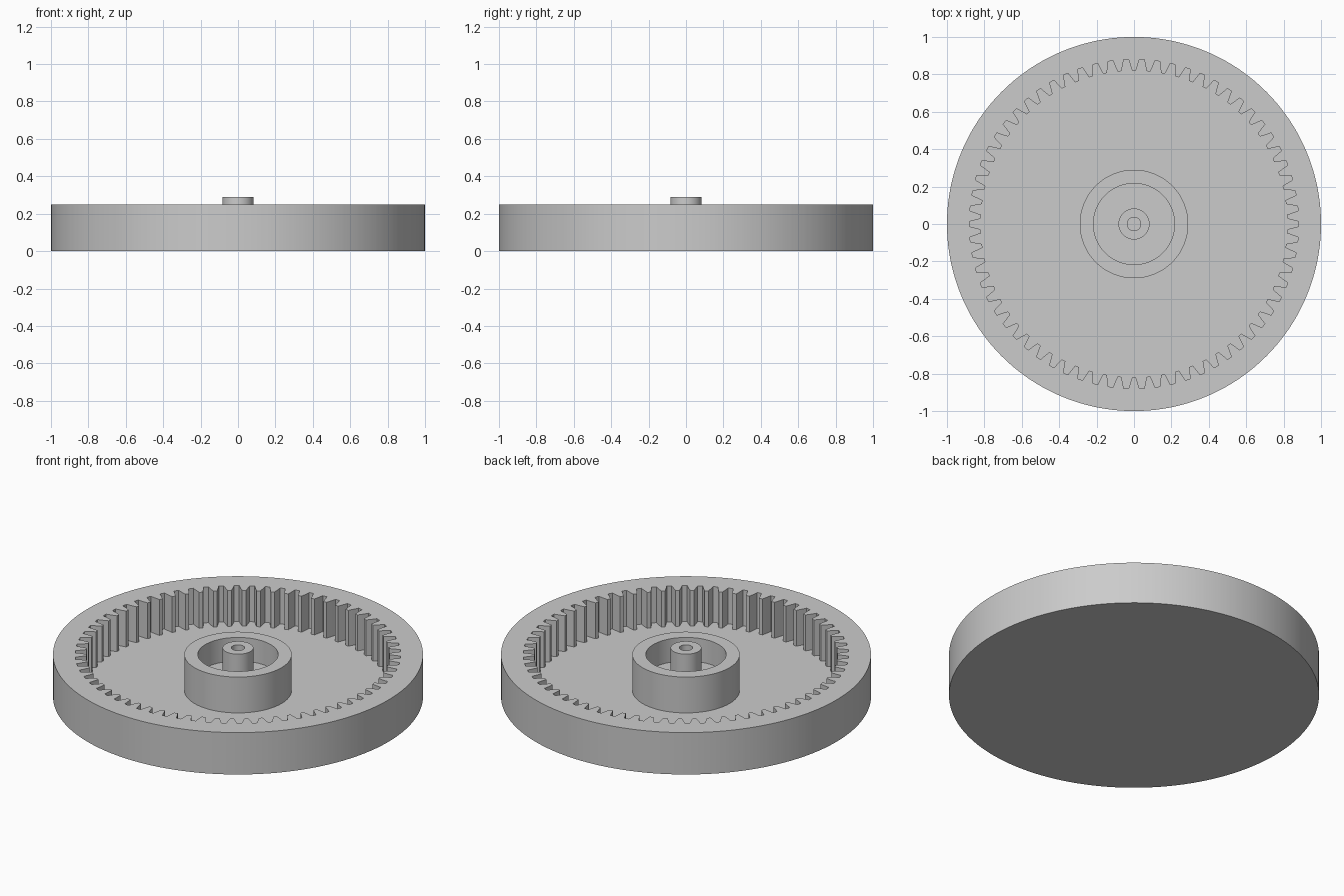
import bpy
import bmesh
import math

cube = bpy.data.objects.get("Cube")
if cube:
    bpy.data.objects.remove(cube, do_unlink=True)

grey = bpy.data.materials.new("light grey")
grey.use_nodes = True
colour = (0.6, 0.6, 0.6, 1)
grey.diffuse_color = colour
grey.node_tree.nodes["Principled BSDF"].inputs["Base Color"].default_value = colour

TEETH = 66
FLOOR = 0.036
TOP = 0.25
HUB_FLOOR = 0.11


def loop(radii, angles, z):
    """One closed ring of points at height z."""
    return [(r * math.cos(a), r * math.sin(a), z) for r, a in zip(radii, angles)]


def loft(name, loops):
    """Skin a stack of rings and cap both ends."""
    bm = bmesh.new()
    rings = [[bm.verts.new(p) for p in ring] for ring in loops]
    for a, b in zip(rings, rings[1:]):
        n = len(a)
        for i in range(n):
            j = (i + 1) % n
            bm.faces.new((a[i], a[j], b[j], b[i]))
    bm.faces.new(rings[0][::-1])
    bm.faces.new(rings[-1])
    bmesh.ops.recalc_face_normals(bm, faces=bm.faces)
    mesh = bpy.data.meshes.new(name)
    bm.to_mesh(mesh)
    bm.free()
    mesh.materials.append(grey)
    obj = bpy.data.objects.new(name, mesh)
    bpy.context.collection.objects.link(obj)
    bpy.ops.object.select_all(action="DESELECT")
    obj.select_set(True)
    bpy.context.view_layer.objects.active = obj
    bpy.ops.object.shade_smooth_by_angle(angle=math.radians(30))
    return obj


def lathe(name, profile, steps=96):
    """Turn a list of (radius, height) points around the z axis."""
    angles = [math.tau * i / steps for i in range(steps)]
    return loft(name, [loop([r] * steps, angles, z) for r, z in profile])


# Inner tooth outline: one groove (fraction of pitch, radius), repeated
groove = [(-0.37, 0.82), (-0.26, 0.848), (-0.16, 0.88),
          (0.16, 0.88), (0.26, 0.848), (0.37, 0.82)]
angles = [math.tau * (t + f) / TEETH for t in range(TEETH) for f, _ in groove]
toothed = [r for _ in range(TEETH) for _, r in groove]
count = len(angles)


def circle(radius, z):
    return loop([radius] * count, angles, z)


# Dish with internal gear teeth and a thin floor
loft("ring_gear_dish", [
    circle(1, 0), circle(1, TOP),
    loop(toothed, angles, TOP), loop(toothed, angles, FLOOR),
    circle(0.25, FLOOR),
])

# Hollow hub standing on the floor
lathe("hub", [(0.29, FLOOR - 0.01), (0.29, TOP), (0.217, TOP), (0.217, HUB_FLOOR)])

# Centre post with a bored hole
lathe("centre_post", [(0.083, HUB_FLOOR - 0.01), (0.083, 0.29),
                      (0.036, 0.29), (0.036, HUB_FLOOR)])
